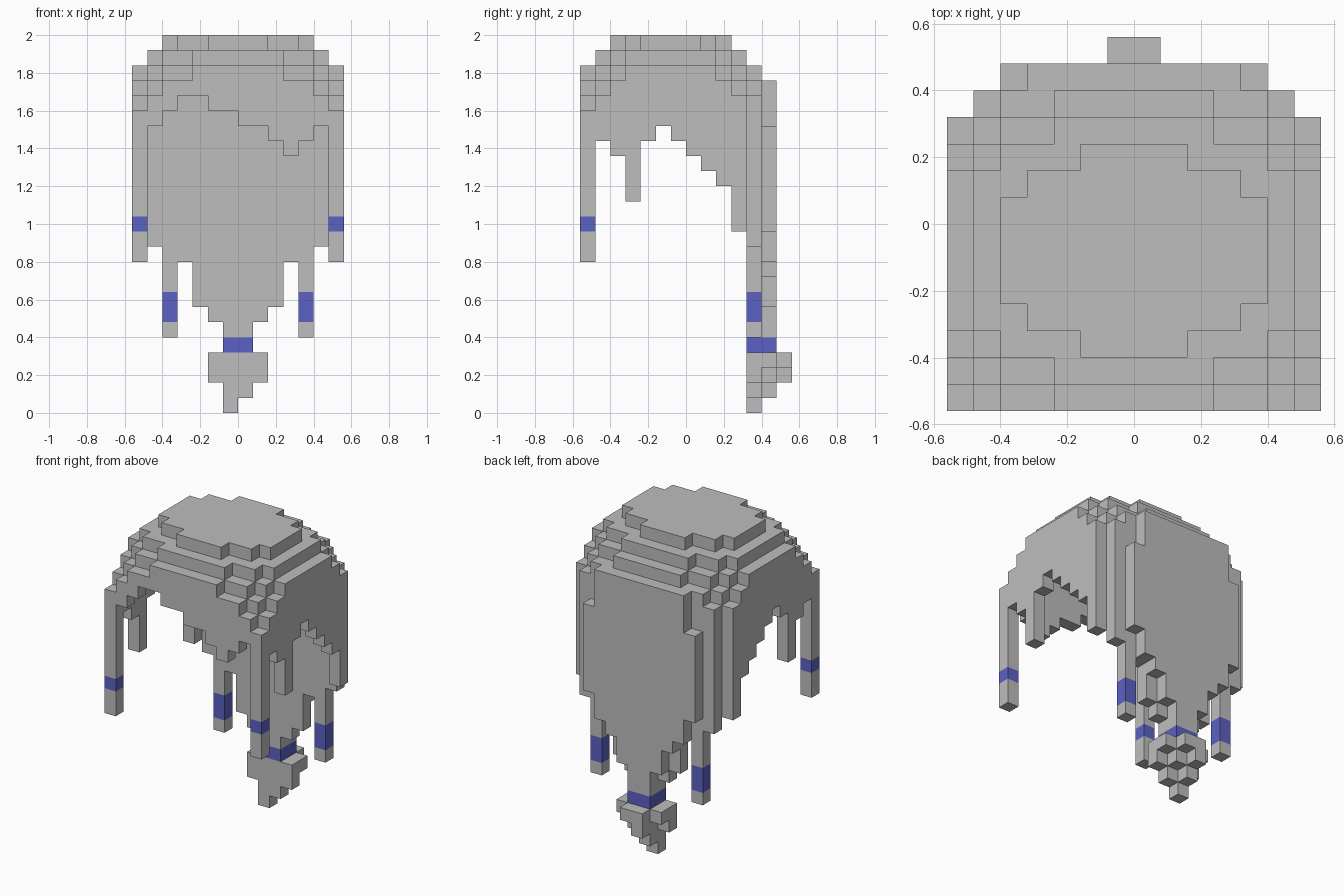
import bpy, bmesh, math

cube = bpy.data.objects.get("Cube")
if cube:
    bpy.data.objects.remove(cube, do_unlink=True)

U = 0.08          # block size
HALF = 7          # blocks from the centre to each side


def material(name, rgb):
    m = bpy.data.materials.new(name)
    m.diffuse_color = (*rgb, 1)
    m.use_nodes = True
    bsdf = m.node_tree.nodes["Principled BSDF"]
    bsdf.inputs["Base Color"].default_value = (*rgb, 1)
    bsdf.inputs["Roughness"].default_value = 0.8
    return m


GREY = material("hair grey", (0.515, 0.515, 0.515))
BLUE = material("tie blue", (0.107, 0.119, 0.552))

parts = {}        # part name -> set of block cells (i, j, k)


def add(name, i, j, k0, k1):
    """Stack blocks from level k0 up to k1 on one grid square."""
    parts.setdefault(name, set()).update((i, j, k) for k in range(k0, k1))


def side(a):
    """Both mirrored columns at distance a from the centre."""
    return (("left", HALF + a), ("right", HALF - 1 - a))


# Dome: half width of each row, per level (first row, half widths)
LAYERS = {
    24: (2, [2, 4, 5, 5, 5, 5, 4, 2]),
    23: (1, [3, 5] + [6] * 6 + [5, 3]),
    22: (0, [3, 5, 6] + [7] * 6 + [6, 5, 3]),
    21: (0, [5, 6] + [7] * 8 + [6, 5]),
    20: (0, [6] + [7] * 10 + [6]),
}


def in_dome(a, j, k):
    start, widths = LAYERS.get(k, (0, [7] * 11 + [6]))
    return k < 25 and 0 <= j - start < len(widths) and a < widths[j - start]


def top(a, j):
    return max(k + 1 for k in range(15, 25) if in_dome(a, j, k))


# Crown: one-block-thick stepped shell inside the outer walls
for a in range(6):
    for j in range(1, 11):
        for k in range(19, 25):
            around = ((a, j, k + 1), (a + 1, j, k), (a, j - 1, k), (a, j + 1, k))
            if in_dome(a, j, k) and not all(in_dome(*c) for c in around):
                for _, i in side(a):
                    add("crown", i, j, k, k + 1)

# Uneven fringe along the front
FRINGE = [19, 20, 21, 21, 20, 20, 19, 19, 18, 17, 18, 19]
for i, low in enumerate(FRINGE, 1):
    a = i - HALF if i >= HALF else HALF - 1 - i
    add("fringe", i, 0, low, top(a, 0))

# Side walls and long front locks
SIDES = [18, 17, 14, 18, 19, 18, 17, 16, 15, 12]
for label, i in side(6):
    add("front_lock_" + label, i, 0, 10, 20)
    for j, low in enumerate(SIDES, 1):
        add("side_hair_" + label, i, j, low, top(6, j))

# Back wall, rear locks and the raised back panel
BACK = [5, 6, 7, 10, 11, 11]
PANEL = [5, 7, 9, 10, 12]
for a, low in enumerate(BACK):
    for label, i in side(a):
        add("back_hair", i, 11, low, top(a, 11))
        if a == 4:
            add("rear_lock_" + label, i, 11, 5, 11)
for a, low in enumerate(PANEL):
    for _, i in side(a):
        add("back_panel", i, 12, low, 22 if a < 4 else 19)

# Tie and tapering tail: (row, level, first column, end column)
for i in (6, 7):
    for j in (11, 12):
        add("tail_tie", i, j, 4, 5)
TAIL = [(11, 3, 5, 9), (12, 3, 5, 9), (13, 3, 6, 8),
        (11, 2, 5, 9), (12, 2, 6, 8), (13, 2, 6, 7),
        (11, 1, 6, 8), (12, 1, 6, 7), (11, 0, 6, 7)]
for j, k, first, end in TAIL:
    for i in range(first, end):
        add("tail", i, j, k, k + 1)

# Levels coloured blue on each tied part
TIED = {"front_lock": {12}, "rear_lock": {6, 7}, "tail_tie": {4}}
filled = set().union(*parts.values())


def build(name, cells):
    """Mesh the exposed block faces of a part and merge the flat areas."""
    ties = next((v for p, v in TIED.items() if name.startswith(p)), set())
    bm = bmesh.new()
    verts = {}

    def vert(p):
        if p not in verts:
            verts[p] = bm.verts.new(((p[0] - HALF) * U, (p[1] - HALF) * U, p[2] * U))
        return verts[p]

    for c in sorted(cells):
        for axis in range(3):
            u, v = (axis + 1) % 3, (axis + 2) % 3
            for s in (0, 1):
                near = list(c)
                near[axis] += 2 * s - 1
                if tuple(near) in filled:
                    continue
                loop = []
                for du, dv in ((0, 0), (1, 0), (1, 1), (0, 1)):
                    p = list(c)
                    p[axis] += s
                    p[u] += du
                    p[v] += dv
                    loop.append(vert(tuple(p)))
                face = bm.faces.new(loop if s else loop[::-1])
                face.material_index = int(c[2] in ties)
    bmesh.ops.dissolve_limit(bm, angle_limit=math.radians(1), verts=bm.verts[:],
                             edges=bm.edges[:], delimit={'MATERIAL'})
    mesh = bpy.data.meshes.new(name)
    bm.to_mesh(mesh)
    bm.free()
    mesh.materials.append(GREY)
    if ties:
        mesh.materials.append(BLUE)
    bpy.context.collection.objects.link(bpy.data.objects.new(name, mesh))


for part, cells in parts.items():
    build(part, cells)
